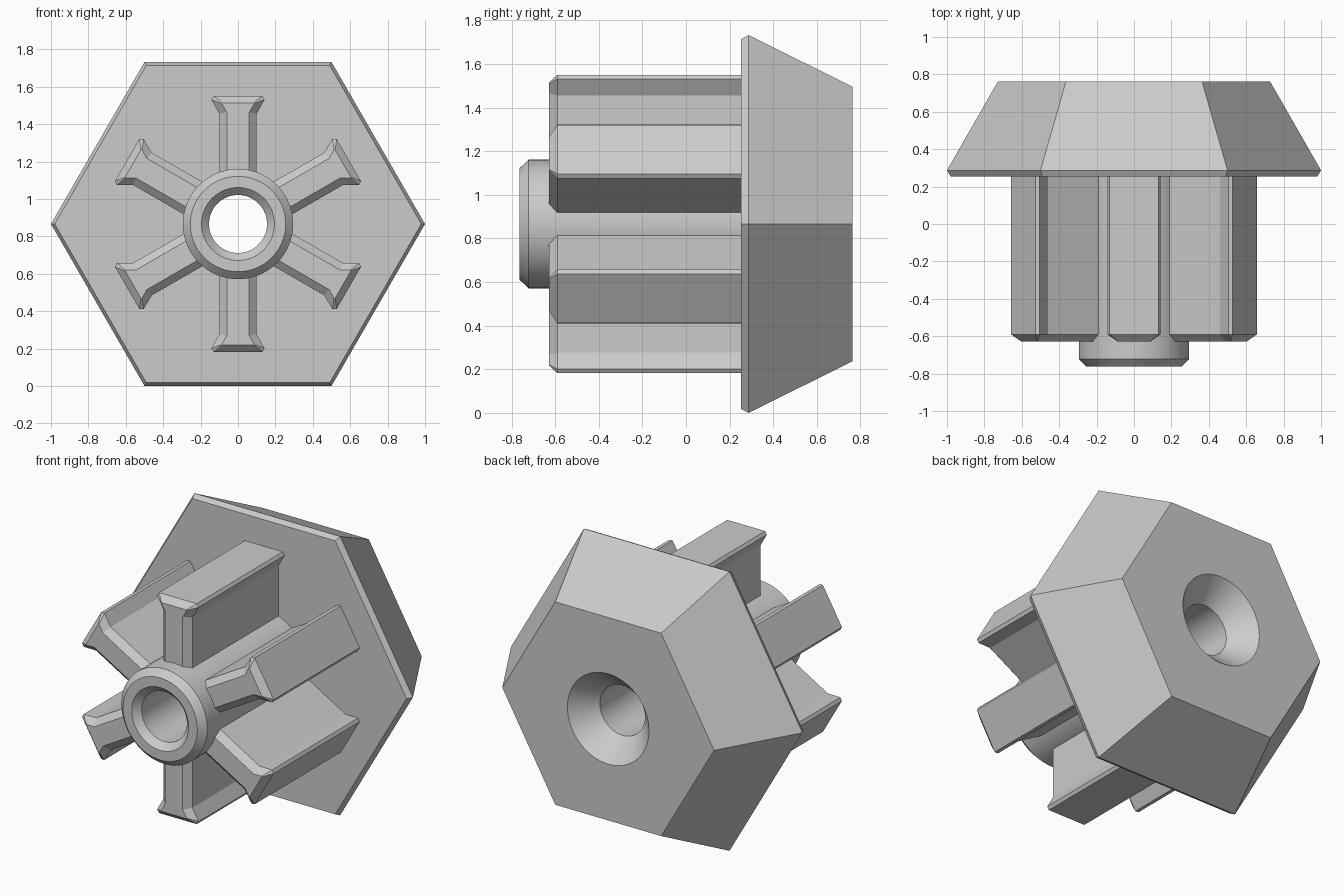
import bpy, bmesh
from math import sin, cos, pi
from mathutils import Matrix, Vector

if "Cube" in bpy.data.objects:
    bpy.data.objects.remove(bpy.data.objects["Cube"])

CZ = 0.866  # height of the main axis, which runs along y


def finish(name, bm, smooth=False):
    bmesh.ops.recalc_face_normals(bm, faces=bm.faces[:])
    mesh = bpy.data.meshes.new(name)
    bm.to_mesh(mesh)
    bm.free()
    ob = bpy.data.objects.new(name, mesh)
    bpy.context.collection.objects.link(ob)
    if smooth:
        smooth_by_angle(ob)
    return ob


def smooth_by_angle(ob):
    bpy.ops.object.select_all(action='DESELECT')
    ob.select_set(True)
    bpy.context.view_layer.objects.active = ob
    bpy.ops.object.shade_smooth_by_angle(angle=0.5)


def loft(bm, rings, closed=False):
    """Skin matching point rings; cap the ends, or join last ring to first."""
    vs = [[bm.verts.new(p) for p in r] for r in rings]
    pairs = list(zip(vs, vs[1:])) + ([(vs[-1], vs[0])] if closed else [])
    for a, b in pairs:
        for i in range(len(a)):
            j = (i + 1) % len(a)
            bm.faces.new((a[i], a[j], b[j], b[i]))
    if not closed:
        bm.faces.new(vs[0])
        bm.faces.new(vs[-1])


def circle(r, y, n):
    return [Vector((r * cos(2 * pi * i / n), y, CZ + r * sin(2 * pi * i / n)))
            for i in range(n)]


def turned(name, profile, n=64, closed=False, smooth=True):
    bm = bmesh.new()
    loft(bm, [circle(r, y, n) for r, y in profile], closed)
    return finish(name, bm, smooth)


# Tapered hexagonal head with a small front chamfer
head = turned("hex_head", [(0.98, 0.253), (1.0, 0.287), (0.727, 0.763)], 6, smooth=False)

# Bore with the rear countersink, cut from the head
bore = turned("bore_cutter", [(0.155, 0.1), (0.155, 0.623), (0.28, 0.763), (0.289, 0.773)])
bore.hide_render = True
mod = head.modifiers.new("bore", 'BOOLEAN')
mod.operation = 'DIFFERENCE'
mod.solver = 'EXACT'
mod.object = bore
bpy.context.view_layer.objects.active = head
bpy.ops.object.modifier_apply(modifier=mod.name)
bpy.data.objects.remove(bore)
smooth_by_angle(head)

# Chamfered hub tube
turned("hub", [(0.155, 0.253), (0.155, -0.723), (0.195, -0.763), (0.255, -0.763),
               (0.295, -0.722), (0.295, 0.253)], closed=True)

# Six radial ribs with flared tips and chamfered front ends
OUTER = [(0.10, 0.21), (0.10, 0.59), (0.142, 0.665), (0.13, 0.684)]
INNER = [(0.06, 0.21), (0.06, 0.598), (0.088, 0.644), (0.085, 0.648)]


def rib_ring(half, y):
    pts = half + [(-t, r) for t, r in reversed(half)]
    return [Vector((t, y, r)) for t, r in pts]


for k in range(6):
    bm = bmesh.new()
    loft(bm, [rib_ring(INNER, -0.628), rib_ring(OUTER, -0.59), rib_ring(OUTER, 0.26)])
    bm.transform(Matrix.Translation((0, 0, CZ)) @ Matrix.Rotation(k * pi / 3, 4, 'Y'))
    finish(f"rib_{k + 1}", bm)
